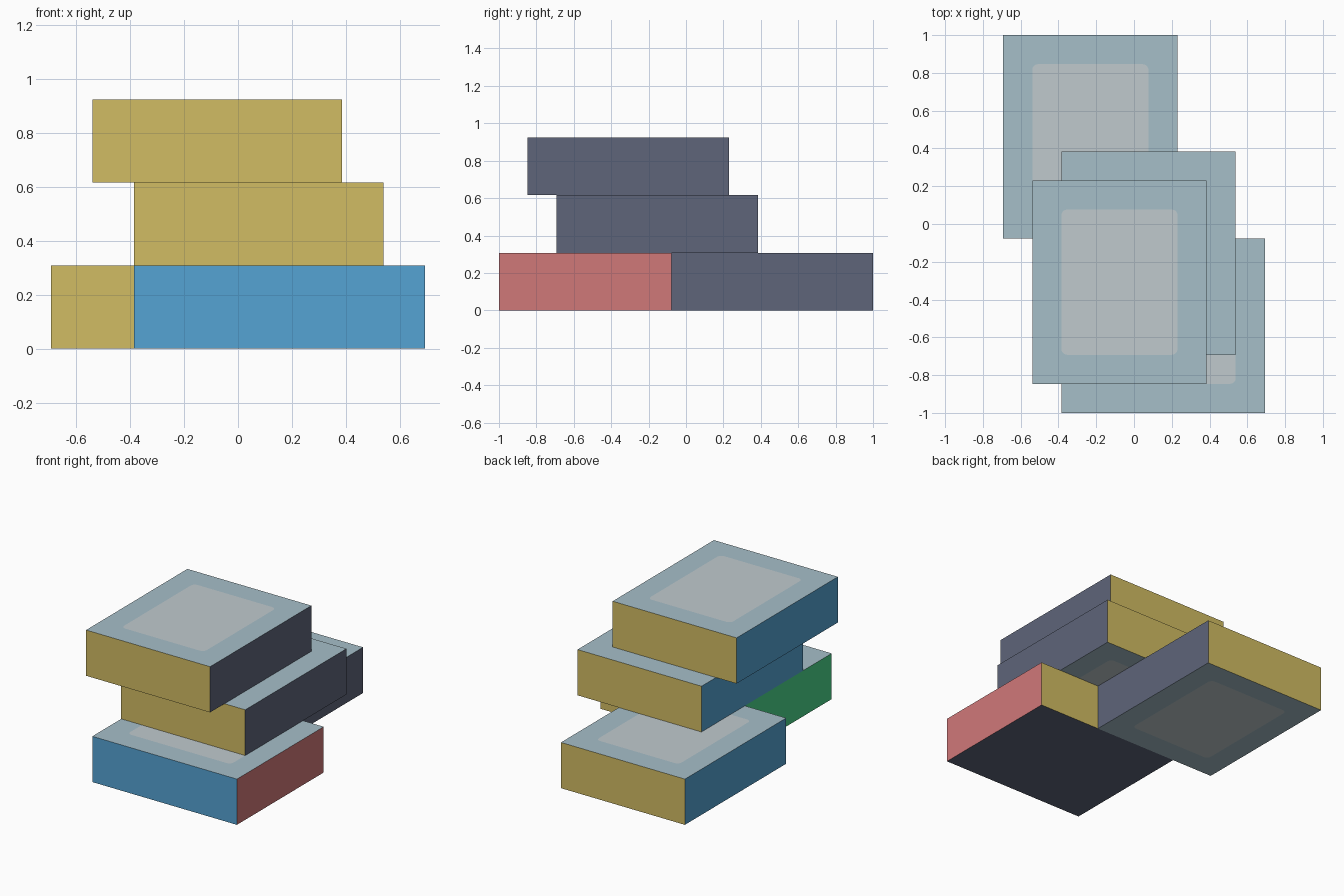
import bpy, bmesh, math
from mathutils import Vector

if "Cube" in bpy.data.objects:
    bpy.data.objects.remove(bpy.data.objects["Cube"], do_unlink=True)

UNIT = 2 / 13        # every block is laid out on this module
HEIGHT = 2           # block height in modules
MARGIN = 1           # border around the rounded panel
RADIUS = 0.2         # panel corner radius
STEPS = 4


def linear(c):
    c /= 255
    return c / 12.92 if c <= 0.04045 else ((c + 0.055) / 1.055) ** 2.4


PALETTE = {
    "pale teal": (166, 191, 201),
    "light grey": (192, 202, 206),
    "mustard": (209, 188, 99),
    "slate navy": (94, 101, 122),
    "sky blue": (85, 163, 211),
    "coral red": (208, 120, 121),
    "leaf green": (73, 213, 137),
}
NAMES = list(PALETTE)
MATERIALS = []
for name, rgb in PALETTE.items():
    mat = bpy.data.materials.new(name)
    mat.use_nodes = True
    colour = [linear(c) for c in rgb] + [1]
    mat.diffuse_color = colour
    shader = mat.node_tree.nodes["Principled BSDF"]
    shader.inputs["Base Color"].default_value = colour
    shader.inputs["Roughness"].default_value = 0.8
    MATERIALS.append(mat)


def panelled_face(bm, corners, border, panel):
    """Fill a rectangle with a border and a flush rounded panel."""
    arcs = []
    centre = sum((v.co for v in corners), Vector()) / 4
    for v in corners:
        sx = math.copysign(1, v.co.x - centre.x)
        sy = math.copysign(1, v.co.y - centre.y)
        inset = (MARGIN + RADIUS) * UNIT
        hub = v.co - Vector((sx * inset, sy * inset, 0))
        middle = math.atan2(sy, sx)
        arc = []
        for i in range(STEPS + 1):
            a = middle + (i / STEPS - 0.5) * math.pi / 2
            arc.append(bm.verts.new(hub + Vector((math.cos(a), math.sin(a), 0)) * RADIUS * UNIT))
        arcs.append(arc)
    for k, corner in enumerate(corners):
        arc, following = arcs[k], arcs[(k + 1) % 4]
        for a, b in zip(arc, arc[1:]):
            bm.faces.new((corner, b, a)).material_index = border
        side = (corner, corners[(k + 1) % 4], following[0], arc[-1])
        bm.faces.new(side).material_index = border
    bm.faces.new([v for arc in arcs for v in arc]).material_index = panel


def block(name, x, y, level, depth_x, depth_y, front, back, right, left, bottom):
    """Block from its lowest corner, one colour for each side."""
    bm = bmesh.new()
    rings = []
    for z in (level, level + HEIGHT):
        plan = ((x, y), (x + depth_x, y), (x + depth_x, y + depth_y), (x, y + depth_y))
        rings.append([bm.verts.new(Vector((px, py, z)) * UNIT) for px, py in plan])
    low, high = rings
    for k, colour in enumerate((front, right, back, left)):
        n = (k + 1) % 4
        side = bm.faces.new((low[k], low[n], high[n], high[k]))
        side.material_index = NAMES.index(colour)
    border, panel = NAMES.index("pale teal"), NAMES.index("light grey")
    panelled_face(bm, high, border, panel)
    if bottom == "panel":
        panelled_face(bm, low, border, panel)
    else:
        bm.faces.new(low[::-1]).material_index = NAMES.index(bottom)
    bmesh.ops.recalc_face_normals(bm, faces=bm.faces)
    mesh = bpy.data.meshes.new(name)
    bm.to_mesh(mesh)
    bm.free()
    for mat in MATERIALS:
        mesh.materials.append(mat)
    bpy.context.collection.objects.link(bpy.data.objects.new(name, mesh))


# Crosswise block at the front, each side its own colour
block("front_block", -2.5, -6.5, 0, 7, 6,
      "sky blue", "mustard", "coral red", "leaf green", "slate navy")

# Three matching lengthwise blocks: back, middle layer, top layer
for name, x, y, level in (("back_block", -4.5, -0.5, 0),
                          ("middle_block", -2.5, -4.5, 2),
                          ("top_block", -3.5, -5.5, 4)):
    block(name, x, y, level, 6, 7,
          "mustard", "mustard", "slate navy", "sky blue", "panel")
